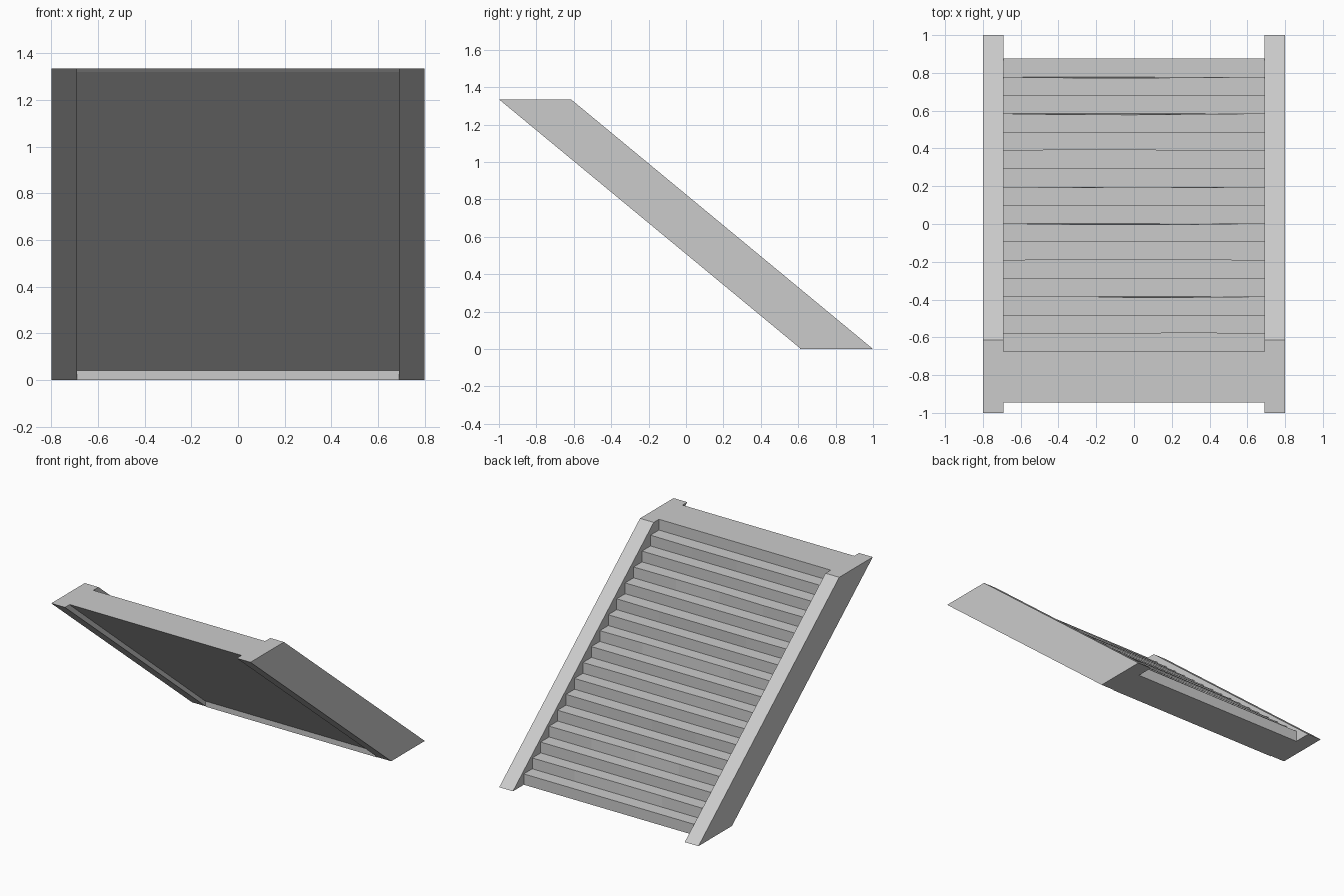
import bpy, bmesh, random

random.seed(4)
cube = bpy.data.objects.get("Cube")
if cube:
    bpy.data.objects.remove(cube, do_unlink=True)

stone = bpy.data.materials.new("grey_stone")
stone.use_nodes = True
colour = (0.6, 0.6, 0.6, 1)
stone.diffuse_color = colour
stone.node_tree.nodes["Principled BSDF"].inputs["Base Color"].default_value = colour

HEIGHT = 1.335
INNER, OUTER = 0.69, 0.80
STEPS = 17
RISE = HEIGHT / STEPS
FIRST, LAST = 0.875, -0.675
RUN = (FIRST - LAST) / (STEPS - 1)


def loft(name, xs, section):
    """Solid swept along x; section(column) gives the (y, z) outline there."""
    bm = bmesh.new()
    rings = [[bm.verts.new((x, y, z)) for y, z in section(i)] for i, x in enumerate(xs)]
    for a, b in zip(rings, rings[1:]):
        for k in range(len(a)):
            n = (k + 1) % len(a)
            bm.faces.new((a[k], a[n], b[n], b[k]))
    bm.faces.new(rings[0])
    bm.faces.new(rings[-1])
    bmesh.ops.recalc_face_normals(bm, faces=bm.faces)
    mesh = bpy.data.meshes.new(name)
    bm.to_mesh(mesh)
    bm.free()
    mesh.materials.append(stone)
    obj = bpy.data.objects.new(name, mesh)
    bpy.context.collection.objects.link(obj)
    return obj


# Sloping side walls, cut level at the foot and the head
wall = [(-1, HEIGHT), (-0.615, HEIGHT), (1, 0), (0.615, 0)]
for side, sign in (("left", 1), ("right", -1)):
    loft(side + "_side_wall", (sign * INNER, sign * OUTER), lambda i: wall)

# Flight of steps with slightly worn nosings on every other step
columns = [-INNER, -0.35, 0, 0.35, INNER]
wear = {(s, c): random.uniform(-0.007, 0.005)
        for s in range(1, STEPS, 2) for c in range(1, len(columns) - 1)}


def flight(c):
    outline = [(0.61, 0.04), (0.61, 0)]
    for s in range(STEPS):
        y = FIRST - s * RUN
        outline.append((y, s * RISE))
        outline.append((y + wear.get((s, c), 0), (s + 1) * RISE))
    return outline + [(-0.945, HEIGHT), (-0.93, 1.32)]


loft("steps", columns, flight)
